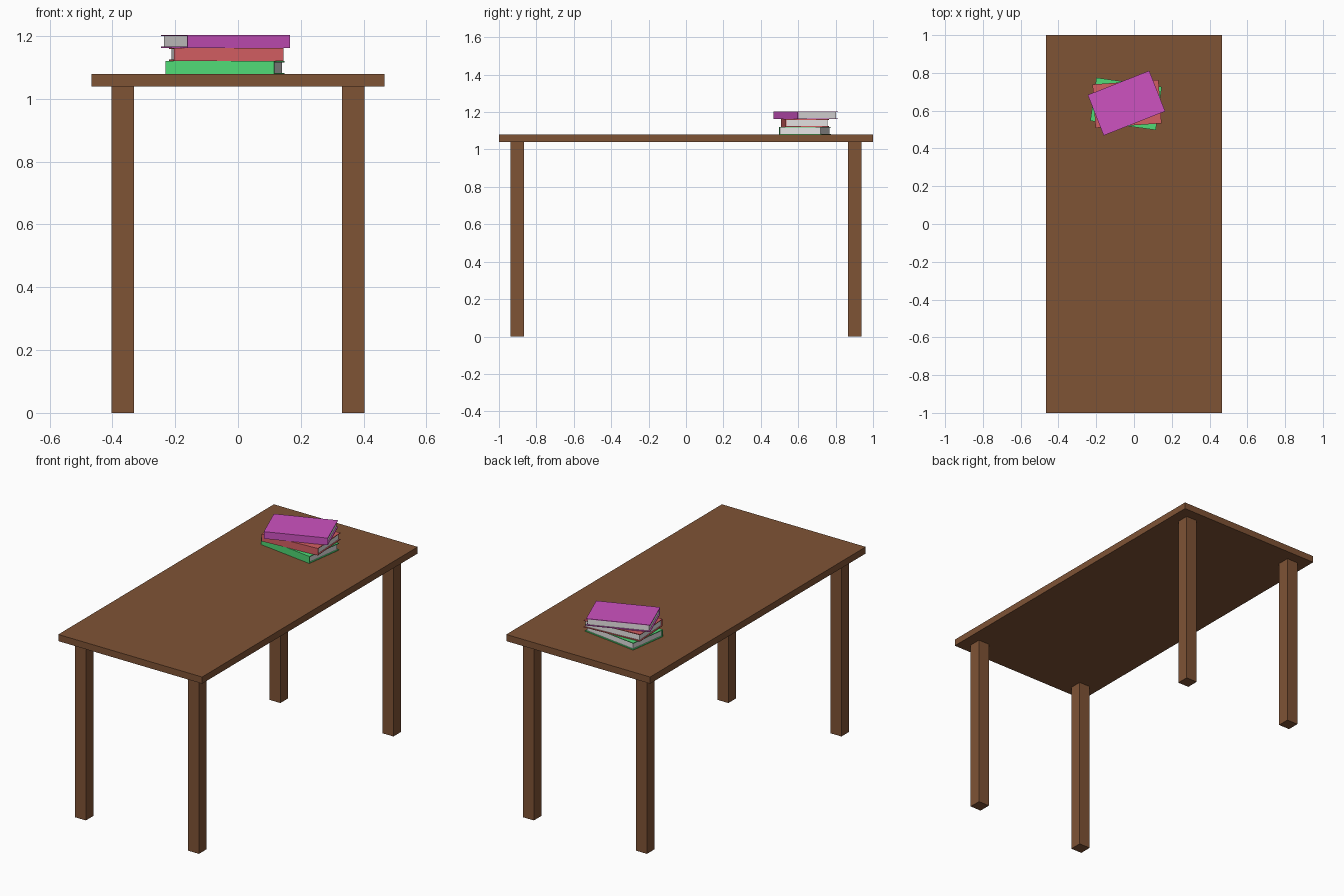
import bpy
from math import radians
from mathutils import Matrix, Vector

cube = bpy.data.objects.get("Cube")
if cube:
    bpy.data.objects.remove(cube, do_unlink=True)


def material(name, srgb):
    colour = [(c / 255 / 12.92) if c < 11 else ((c / 255 + 0.055) / 1.055) ** 2.4 for c in srgb] + [1]
    mat = bpy.data.materials.new(name)
    mat.use_nodes = True
    mat.diffuse_color = colour
    mat.node_tree.nodes["Principled BSDF"].inputs["Base Color"].default_value = colour
    return mat


def box(name, low, high, mat, matrix=None):
    """Axis-aligned box between two corners, optionally moved by a matrix."""
    low, high = Vector(low), Vector(high)
    bpy.ops.mesh.primitive_cube_add(size=1)
    obj = bpy.context.object
    obj.name = name
    mid, size = (low + high) / 2, high - low
    obj.data.transform(Matrix.Translation(mid) @ Matrix.Diagonal((*size, 1)))
    if matrix:
        obj.data.transform(matrix)
    obj.data.materials.append(mat)
    return obj


wood = material("brown wood", (127, 83, 53))
paper = material("page white", (230, 228, 228))
green = material("green cover", (80, 218, 118))
red = material("red cover", (212, 95, 98))
magenta = material("magenta cover", (205, 82, 192))

# Table top and four legs
TOP_Z, UNDER_Z = 1.079, 1.04
box("table_top", (-0.467, -1, UNDER_Z), (0.467, 1, TOP_Z), wood)
for side, x in (("right", -0.367), ("left", 0.367)):
    for end, y in (("front", -0.902), ("back", 0.902)):
        box(f"{end}_{side}_leg", (x - 0.036, y - 0.036, 0), (x + 0.036, y + 0.036, UNDER_Z), wood)


def book(name, centre, z, angle, mat):
    """Two cover boards, a spine on the front long side and a page block."""
    length, width, height, board, inset = 0.175, 0.1155, 0.0415, 0.004, 0.007
    place = Matrix.Translation((*centre, z)) @ Matrix.Rotation(radians(angle), 4, 'Z')
    for part, base in (("lower_cover", 0), ("upper_cover", height - board)):
        box(f"{name}_{part}", (-length, -width, base), (length, width, base + board), mat, place)
    box(f"{name}_spine", (-length, -width, board), (length, -width + board, height - board), mat, place)
    box(f"{name}_pages", (inset - length, board - width, board),
        (length - inset, width - inset, height - board), paper, place)


# Stack of three turned books
STEP = 0.0416
book("bottom_book", (-0.042, 0.636), TOP_Z, -8, green)
book("middle_book", (-0.037, 0.636), TOP_Z + STEP, 4, red)
book("top_book", (-0.04, 0.64), TOP_Z + 2 * STEP, 21.5, magenta)
